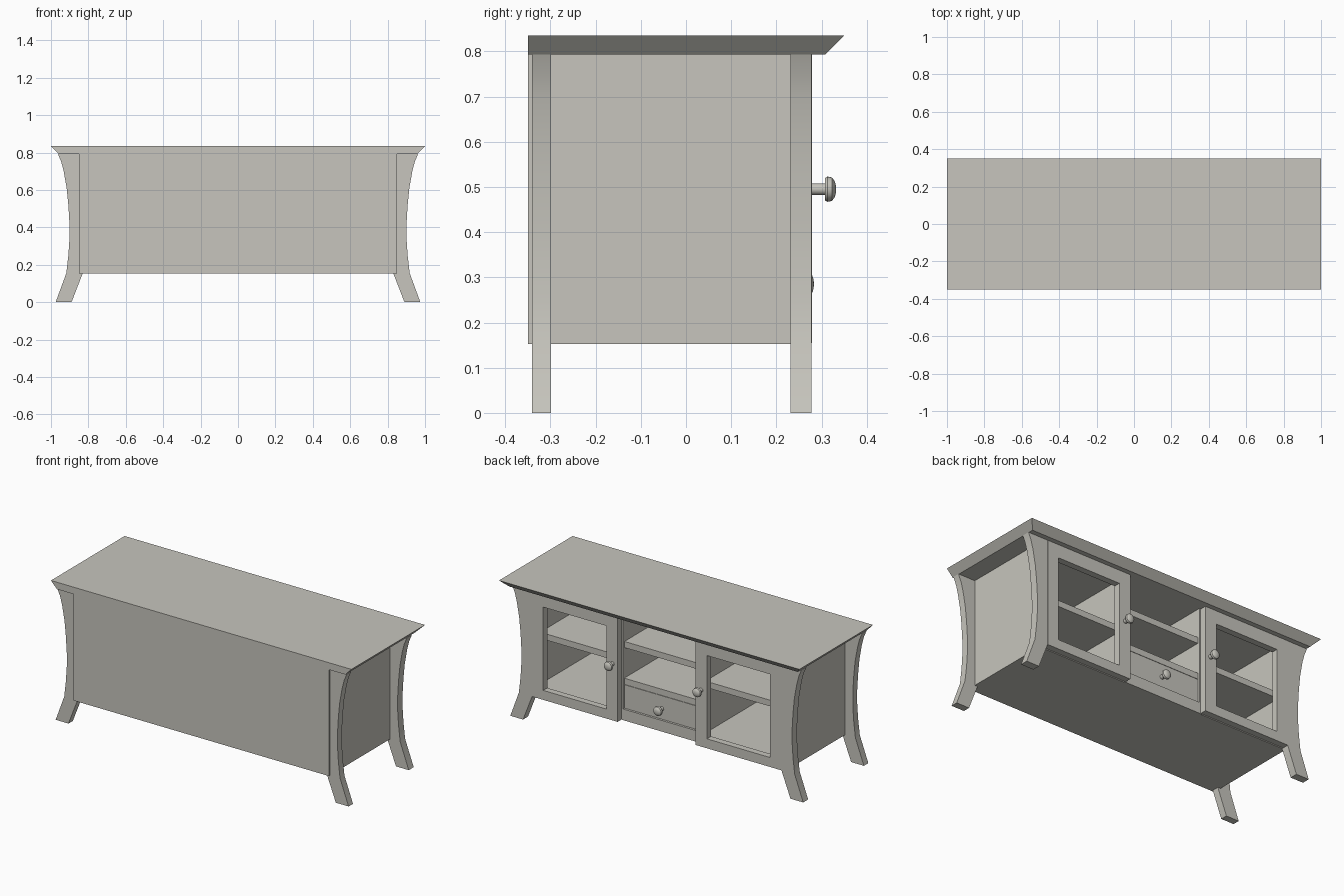
import bpy, bmesh, math
from mathutils import Matrix

if "Cube" in bpy.data.objects:
    bpy.data.objects.remove(bpy.data.objects["Cube"])

grey = bpy.data.materials.new("warm grey")
grey.diffuse_color = (0.57, 0.56, 0.51, 1)
grey.use_nodes = True
grey.node_tree.nodes["Principled BSDF"].inputs["Base Color"].default_value = grey.diffuse_color


def finish(name, bm, smooth=False):
    bmesh.ops.recalc_face_normals(bm, faces=bm.faces)
    me = bpy.data.meshes.new(name)
    bm.to_mesh(me)
    bm.free()
    me.materials.append(grey)
    ob = bpy.data.objects.new(name, me)
    bpy.context.collection.objects.link(ob)
    if smooth:
        bpy.ops.object.select_all(action='DESELECT')
        ob.select_set(True)
        bpy.context.view_layer.objects.active = ob
        bpy.ops.object.shade_smooth_by_angle(angle=math.radians(30))
    return ob


def box(name, x0, x1, y0, y1, z0, z1):
    bm = bmesh.new()
    bmesh.ops.create_cube(bm, size=1)
    for v in bm.verts:
        v.co = (x1 if v.co.x > 0 else x0, y1 if v.co.y > 0 else y0, z1 if v.co.z > 0 else z0)
    return finish(name, bm)


def extrude_xz(name, pts, y0, y1, smooth=False):
    """Flat outline in x and z, pushed from y0 to y1."""
    bm = bmesh.new()
    face = bm.faces.new([bm.verts.new((x, y0, z)) for x, z in pts])
    ext = bmesh.ops.extrude_face_region(bm, geom=[face])
    for g in ext["geom"]:
        if isinstance(g, bmesh.types.BMVert):
            g.co.y = y1
    return finish(name, bm, smooth)


def knob(name, x, y, z):
    """Turned knob: stem and domed head, axis along +y."""
    prof = [(0, 0), (.013, 0), (.013, .03), (.025, .029), (.028, .034),
            (.026, .044), (.018, .050), (.009, .0525), (0, .053)]
    bm = bmesh.new()
    vs = [bm.verts.new((r, h, 0)) for r, h in prof]
    es = [bm.edges.new(p) for p in zip(vs, vs[1:])]
    bmesh.ops.spin(bm, geom=vs + es, axis=(0, 1, 0), cent=(0, 0, 0),
                   angle=math.tau, steps=24)
    bmesh.ops.remove_doubles(bm, verts=bm.verts, dist=1e-5)
    bmesh.ops.transform(bm, matrix=Matrix.Translation((x, y, z)), verts=bm.verts)
    return finish(name, bm, True)


# top board, chamfered under on the sides and the door side
bm = bmesh.new()
bmesh.ops.create_cube(bm, size=1)
for v in bm.verts:
    up, fr = v.co.z > 0, v.co.y > 0
    x = 1.0 if up else 0.96
    y = (0.35 if up else 0.308) if fr else -0.35
    v.co = (math.copysign(x, v.co.x), y, 0.835 if up else 0.793)
finish("top_board", bm)

# curved legs
leg = [(.89, 0), (.975, 0), (.918, .155), (.907, .25), (.901, .34), (.901, .42),
       (.907, .52), (.916, .61), (.932, .70), (.945, .75), (.963, .793),
       (.83, .793), (.83, .155)]
for s, side in ((1, "right"), (-1, "left")):
    pts = [(s * x, z) for x, z in leg]
    extrude_xz(f"leg_back_{side}", pts, -.341, -.299, True)
    extrude_xz(f"leg_front_{side}", pts, .231, .278, True)

# carcass
box("back_panel", -.85, .85, -.35, -.33, .153, .793)
box("bottom_panel", -.85, .85, -.33, .235, .153, .20)
for s, side in ((1, "right"), (-1, "left")):
    a, b = sorted((s * .83, s * .85))
    box(f"side_panel_{side}", a, b, -.33, .235, .153, .793)
    a, b = sorted((s * .25, s * .27))
    box(f"divider_{side}", a, b, -.33, .24, .153, .793)
    a, b = sorted((s * .27, s * .83))
    box(f"shelf_{side}", a, b, -.33, .20, .475, .512)

# middle section
box("middle_shelf_upper", -.25, .25, -.33, .228, .585, .622)
box("middle_shelf_lower", -.25, .25, -.33, .23, .365, .402)
box("drawer", -.25, .25, -.30, .23, .222, .363)
box("middle_bottom_rail", -.26, .26, .20, .24, .153, .22)
knob("drawer_knob", 0, .23, .285)

# doors with open frames
for s, side in ((1, "right"), (-1, "left")):
    x0, x1, o0, o1 = .26, .83, .335, .755
    z0, z1, p0, p1 = .155, .793, .212, .713
    parts = {"inner_stile": (x0, o0, z0, z1), "outer_stile": (o1, x1, z0, z1),
             "bottom_rail": (o0, o1, z0, p0), "top_rail": (o0, o1, p1, z1)}
    for n, (a, b, c, d) in parts.items():
        a, b = sorted((s * a, s * b))
        box(f"door_{side}_{n}", a, b, .24, .279, c, d)
    knob(f"door_knob_{side}", s * .295, .279, .495)
